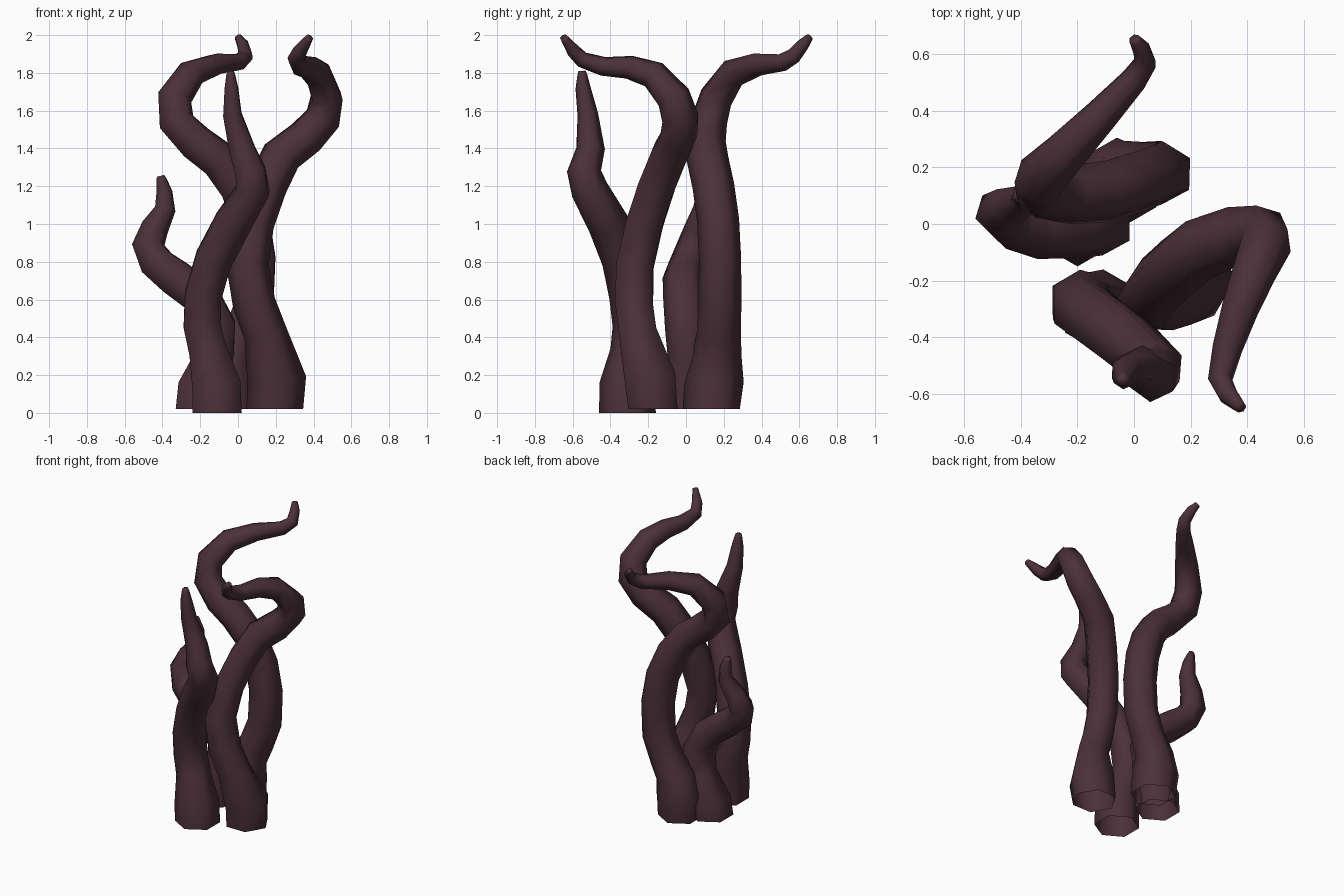
import bpy
import bmesh
import math
from mathutils import Vector

default_cube = bpy.data.objects.get("Cube")
if default_cube:
    bpy.data.objects.remove(default_cube, do_unlink=True)

SIDES = 6

# One dark plum colour for everything
plum = bpy.data.materials.new("dark_plum")
plum.use_nodes = True
plum_rgba = (0.07, 0.03, 0.04, 1)
plum.diffuse_color = plum_rgba
shader = next(n for n in plum.node_tree.nodes if n.type == "BSDF_PRINCIPLED")
shader.inputs["Base Color"].default_value = plum_rgba

# Thickness along a tentacle: (fraction of its length, radius)
TAPER = [(0, .15), (.06, .157), (.14, .116), (.3, .112), (.55, .11),
         (.68, .098), (.8, .073), (.88, .055), (.97, .037), (1, .02)]


def radius_at(fraction):
    """Interpolate the shared taper profile."""
    for (start, r_start), (end, r_end) in zip(TAPER, TAPER[1:]):
        if fraction <= end:
            blend = (fraction - start) / (end - start)
            return r_start + (r_end - r_start) * blend
    return TAPER[-1][1]


def make_tentacle(name, path, first_corner=(0, 1, 0)):
    """Sweep a tapering polygon along a path, open below and closed at the tip."""
    points = [Vector(p) for p in path]
    # An extra ring just before the end rounds the tip
    points.insert(-1, points[-2].lerp(points[-1], .75))
    steps = [b - a for a, b in zip(points, points[1:])]
    total = sum(step.length for step in steps)
    bm = bmesh.new()
    rings = []
    travelled = 0
    tangent = Vector((0, 0, 1))
    corner = Vector(first_corner)
    for i, point in enumerate(points):
        # Carry the cross-section round each bend without twisting it
        if i > 0:
            travelled += steps[i - 1].length
            heading = steps[i - 1].normalized()
            if i < len(steps):
                heading = (heading + steps[i].normalized()).normalized()
            corner = tangent.rotation_difference(heading) @ corner
            tangent = heading
        across = tangent.cross(corner)
        radius = radius_at(travelled / total)
        ring = []
        for k in range(SIDES):
            angle = math.tau * k / SIDES
            offset = corner * math.cos(angle) + across * math.sin(angle)
            ring.append(bm.verts.new(point + offset * radius))
        rings.append(ring)

    # Skin between neighbouring rings
    for low, high in zip(rings, rings[1:]):
        for k in range(SIDES):
            n = (k + 1) % SIDES
            bm.faces.new((low[k], low[n], high[n], high[k]))
    bm.faces.new(rings[-1])

    mesh = bpy.data.meshes.new(name)
    bm.to_mesh(mesh)
    bm.free()
    mesh.materials.append(plum)
    tentacle = bpy.data.objects.new(name, mesh)
    bpy.context.collection.objects.link(tentacle)

    # Smooth skin all the way round
    bpy.ops.object.select_all(action="DESELECT")
    tentacle.select_set(True)
    bpy.context.view_layer.objects.active = tentacle
    bpy.ops.object.shade_smooth_by_angle(angle=math.radians(85))


# Front tentacle, rising almost straight
make_tentacle("front_tentacle", [
    (-.11, -.31, 0), (-.115, -.31, .15), (-.16, -.285, .33),
    (-.19, -.275, .46), (-.185, -.295, .62), (-.13, -.335, .81),
    (-.03, -.41, 1), (.08, -.51, 1.18), (.065, -.54, 1.28),
    (.02, -.505, 1.4), (-.03, -.52, 1.58), (-.035, -.545, 1.72),
    (-.04, -.55, 1.81)])

# Tall tentacle whose end hooks forward
make_tentacle("forward_hooked_tentacle", [
    (.195, -.175, .02), (.205, -.19, .18), (.145, -.255, .42),
    (.085, -.275, .58), (.05, -.27, .78), (.08, -.22, 1), (.15, -.155, 1.2),
    (.23, -.09, 1.36), (.36, -.04, 1.46), (.45, -.03, 1.56),
    (.47, -.065, 1.67), (.425, -.17, 1.79), (.375, -.3, 1.83),
    (.33, -.44, 1.835), (.305, -.55, 1.87), (.33, -.6, 1.92),
    (.38, -.65, 1.99)], first_corner=(1, 0, 0))

# Tall tentacle whose end hooks backward
make_tentacle("backward_hooked_tentacle", [
    (-.05, .135, .02), (-.06, .15, .18), (-.035, .165, .31),
    (.03, .175, .43), (.09, .18, .59), (.1, .18, .82), (.07, .17, 1.02),
    (0, .145, 1.2), (-.1, .115, 1.34), (-.22, .105, 1.43),
    (-.325, .12, 1.54), (-.335, .16, 1.67), (-.245, .25, 1.8),
    (-.12, .38, 1.845), (0, .51, 1.855), (.04, .57, 1.89),
    (.025, .62, 1.95), (0, .655, 1.99)])

# Short side tentacle with a sharp elbow
make_tentacle("side_tentacle", [
    (-.2, 0, .02), (-.19, .01, .13), (-.12, .015, .32), (-.11, 0, .46),
    (-.19, -.01, .61), (-.33, -.015, .715), (-.43, .01, .795),
    (-.475, .04, .89), (-.44, .065, .98), (-.385, .09, 1.08),
    (-.39, .1, 1.17), (-.41, .1, 1.255)])
